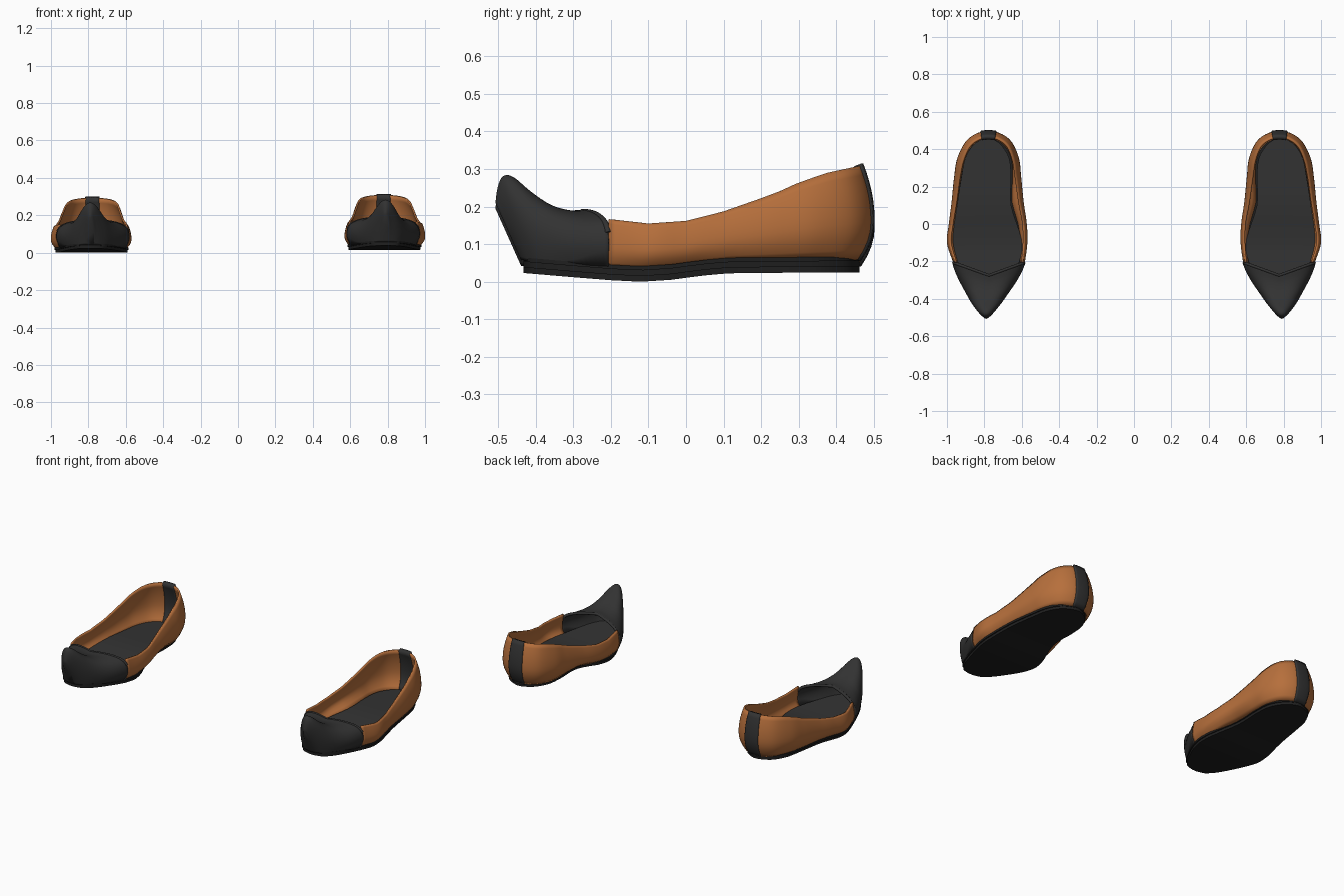
import bpy
import bmesh
from math import sin, cos, pi, radians
from mathutils import Vector

cube = bpy.data.objects.get("Cube")
if cube:
    bpy.data.objects.remove(cube, do_unlink=True)


def material(name, rgb):
    mat = bpy.data.materials.new(name)
    mat.use_nodes = True
    mat.diffuse_color = (*rgb, 1)
    bsdf = next(n for n in mat.node_tree.nodes if n.type == "BSDF_PRINCIPLED")
    bsdf.inputs["Base Color"].default_value = (*rgb, 1)
    bsdf.inputs["Roughness"].default_value = 0.7
    return mat


BROWN = material("tan_leather", (0.47, 0.16, 0.045))
DARK = material("charcoal_leather", (0.032, 0.032, 0.032))
RUBBER = material("black_rubber", (0.014, 0.014, 0.014))


def spline(points, steps):
    """Smooth curve through points of any dimension."""
    pts = [Vector(p) for p in points]
    pts = [pts[0] * 2 - pts[1]] + pts + [pts[-1] * 2 - pts[-2]]
    out = []
    for a, b, c, d in zip(pts, pts[1:], pts[2:], pts[3:]):
        for i in range(steps):
            t = i / steps
            out.append((b * 2 + (c - a) * t + (a * 2 - b * 5 + c * 4 - d) * t**2
                        + (b * 3 - a - c * 3 + d) * t**3) / 2)
    return out + [pts[-2]]


def height(table, y):
    """Look up a height along the length of the shoe."""
    for (y0, z0), (y1, z1) in zip(table, table[1:]):
        if y <= y1:
            t = max(0, (y - y0) / (y1 - y0))
            return z0 + (z1 - z0) * t
    return table[-1][1]


def place(p, side):
    """The right shoe mirrors the left and sits slightly lower."""
    return Vector((p[0] * side, p[1], p[2] - (0.015 if side < 0 else 0)))


def loft(name, rows, mat, side, wrap=False, cap_start=False, cap_end=False, shell=0):
    bm = bmesh.new()
    grid = [[bm.verts.new(place(p, side)) for p in row] for row in rows]
    n = len(grid[0])
    for a, b in zip(grid, grid[1:]):
        for i in range(n if wrap else n - 1):
            j = (i + 1) % n
            bm.faces.new((a[i], a[j], b[j], b[i]))
    if cap_start:
        bm.faces.new(grid[0])
    if cap_end:
        bm.faces.new(grid[-1])
    bmesh.ops.recalc_face_normals(bm, faces=bm.faces)
    mesh = bpy.data.meshes.new(name)
    bm.to_mesh(mesh)
    bm.free()
    mesh.materials.append(mat)
    mesh.shade_smooth()
    mesh.set_sharp_from_angle(angle=radians(50))
    obj = bpy.data.objects.new(name, mesh)
    bpy.context.collection.objects.link(obj)
    if shell:
        mod = obj.modifiers.new("thickness", "SOLIDIFY")
        mod.thickness = shell
        mod.offset = 0
    return obj


# Heights along the shoe: top of the sole and collar of the upper
FOOT = [(-.43, .063), (-.3, .052), (-.2, .044), (-.12, .04), (-.04, .045),
        (.04, .056), (.12, .063), (.45, .065)]
COLLAR = [(-.2, .165), (-.1, .153), (0, .16), (.1, .185), (.2, .22),
          (.3, .258), (.4, .288), (.49, .306)]

# Sole outline: y, inner x, outer x
SOLE = spline([(-.432, .77, .81), (-.42, .73, .85), (-.4, .705, .87),
               (-.34, .665, .905), (-.2, .6, .955), (-.08, .59, .98),
               (.1, .645, .958), (.25, .645, .935), (.35, .655, .915),
               (.42, .695, .875), (.45, .735, .83), (.462, .765, .795)], 4)

# Quarter path around the heel: x, y, inset at foot, inset at collar
QUARTER = spline([(.967, -.205, .02, .01), (1, -.1, .03, .015),
                  (.99, 0, .03, .015), (.975, .12, .025, .02),
                  (.962, .25, .03, .025), (.945, .35, .035, .03),
                  (.9, .44, .035, .03), (.84, .485, .035, .03),
                  (.778, .496, .035, .03), (.715, .485, .035, .03),
                  (.655, .44, .035, .03), (.615, .35, .035, .03),
                  (.603, .25, .04, .025), (.59, .12, .055, .02),
                  (.573, 0, .04, .015), (.57, -.1, .03, .015),
                  (.583, -.205, .02, .01)], 6)

# Toe cap slices: y, centre x, half width, crest height, crest sharpness
TOE = spline([(-.205, .776, .193, .186, .35), (-.25, .778, .175, .186, .45),
              (-.3, .781, .15, .202, .75), (-.35, .785, .12, .237, 1.1),
              (-.39, .788, .092, .272, 1.25), (-.415, .79, .065, .277, 1.1),
              (-.428, .79, .042, .25, .9), (-.434, .79, .02, .21, .8)], 4)


def slab(drop, lift, inset):
    rows = []
    for y, inner, outer in SOLE:
        z = height(FOOT, y)
        gap = min(inset, (outer - inner) * 0.3)
        low, high = z + drop, z + lift
        rows.append([(inner + gap, y, low), (inner + gap, y, high),
                     (outer - gap, y, high), (outer - gap, y, low)])
    return rows


def quarter_rows(path, extra=0):
    rows = []
    for x, y, foot, rim in path:
        centre = Vector((0.785, min(y, 0.25)))
        inward = (centre - Vector((x, y))).normalized()
        z0, z1 = height(FOOT, y) - 0.004, height(COLLAR, y) + extra
        row = []
        for k in range(11):
            t = k / 10
            if t < 0.4:
                inset = foot * (1 - t / 0.4) ** 2
            else:
                inset = rim * ((t - 0.4) / 0.6) ** 2
            p = Vector((x, y)) + inward * (inset + 0.005)
            row.append((p.x, p.y, z0 + (z1 - z0) * t))
        rows.append(row)
    return rows


def toe_rows():
    rows, steps = [], 36
    for y, centre, width, crest, power in TOE:
        s = (y + 0.205) / -0.229
        z0 = height(FOOT, y) - 0.004
        row = []
        for k in range(steps + 1):
            # Denser near the sides, where the wall rises steeply
            u = k / steps
            a = pi * (u - sin(2 * pi * u) * 0.1)
            t = max(sin(a), 0) ** power
            x = centre + cos(a) * (width - 0.1 * width * max(0, 1 - 2 * t) ** 2)
            notch = 0.07 * (1 - s) * (1 - abs(cos(a)))
            row.append((x, y - notch - 0.068 * s * t, z0 + (crest - z0) * t))
        rows.append(row)
    return rows


def rolled_edge(name, points, radius, mat, side):
    curve = bpy.data.curves.new(name, "CURVE")
    curve.dimensions = "3D"
    curve.bevel_depth = radius
    curve.bevel_resolution = 3
    curve.use_fill_caps = True
    line = curve.splines.new("POLY")
    line.points.add(len(points) - 1)
    for target, p in zip(line.points, points):
        target.co = (*place(p, side), 1)
    curve.materials.append(mat)
    obj = bpy.data.objects.new(name, curve)
    bpy.context.collection.objects.link(obj)


for label, side in (("left", 1), ("right", -1)):
    # Outsole with a thin welt above it, and the insole
    loft(label + "_sole", slab(-0.025, -0.008, 0.004), RUBBER, side, True, True, True)
    loft(label + "_welt", slab(-0.01, 0.001, -0.002), RUBBER, side, True, True, True)
    loft(label + "_insole", slab(0, 0.012, 0.012), DARK, side, True, True, True)

    # Leather quarter and the strip over the back of the heel
    loft(label + "_quarter", quarter_rows(QUARTER), BROWN, side, shell=0.01)
    back = [p for p in QUARTER if p[1] > 0.4 and abs(p[0] - 0.778) < 0.045]
    loft(label + "_heel_strip", quarter_rows(back, 0.005), DARK, side, shell=0.022)

    # Upturned toe cap with a rolled opening edge
    toe = toe_rows()
    loft(label + "_toe_cap", toe, DARK, side, cap_end=True, shell=0.01)
    rolled_edge(label + "_toe_cap_edge", toe[0][6:-6], 0.008, DARK, side)
